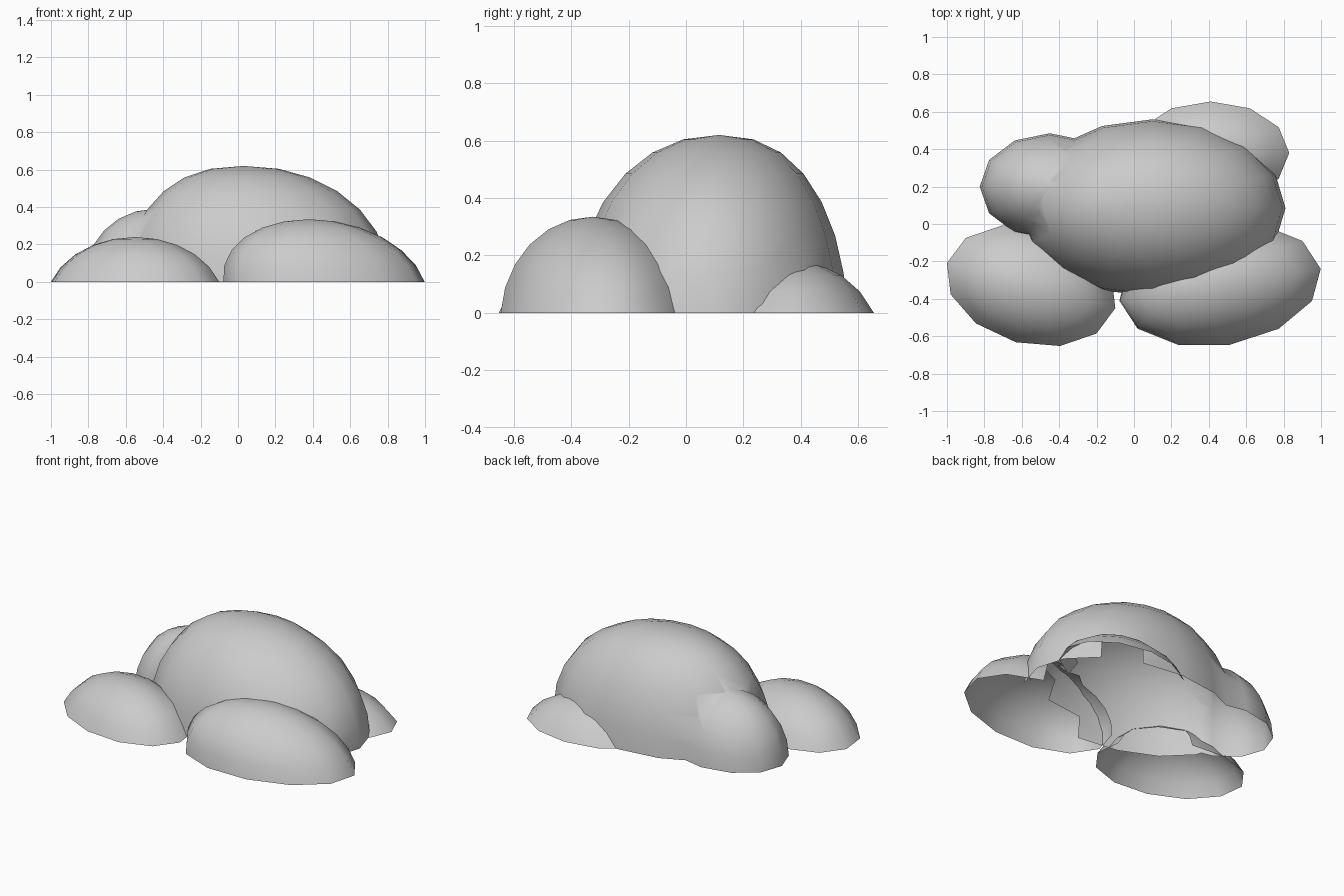
import bpy, bmesh, math
from mathutils import Vector

if "Cube" in bpy.data.objects:
    bpy.data.objects.remove(bpy.data.objects["Cube"])

# name, centre, radii, turn, (lean x, lean y, lean power), start latitude, fullness, sides, rings
DOMES = [
    ("main_mound", (0.10, 0.085), (0.71, 0.475, 0.62), 0, (-0.07, 0.03, 3), 0, 0.9, 16, 7),
    ("back_left_mound", (-0.45, 0.20), (0.375, 0.285, 0.39), 0, (0, 0, 1), 0, 1, 12, 6),
    ("front_left_mound", (-0.55, -0.33), (0.466, 0.313, 0.24), -15, (0, 0, 1), 20, 1, 12, 5),
    ("front_right_mound", (0.46, -0.325), (0.545, 0.325, 0.335), 9, (-0.08, 0, 1), 4, 1, 12, 6),
    ("back_right_mound", (0.41, 0.38), (0.42, 0.275, 0.18), 0, (0, 0, 1), 28, 1, 12, 4),
]


def spread(h, dome):
    """Width of the dome, 0 to 1, at relative height h."""
    s0 = math.sin(math.radians(dome[5]))
    s = min(1, s0 + h * (1 - s0))
    return (math.sqrt(1 - s * s) / math.sqrt(1 - s0 * s0)) ** dome[6]


def place(angle, h, dome):
    """Point of the dome surface at an angle and relative height."""
    _, c, r, turn, (lx, ly, power) = dome[:5]
    a, w = math.radians(turn), spread(h, dome)
    x, y = r[0] * w * math.cos(angle), r[1] * w * math.sin(angle)
    return Vector((c[0] + x * math.cos(a) - y * math.sin(a) + lx * h ** power,
                   c[1] + x * math.sin(a) + y * math.cos(a) + ly * h ** power,
                   r[2] * h))


def inside(p, dome):
    """True where a model point is within the dome."""
    _, c, r, turn, (lx, ly, power) = dome[:5]
    a, h = math.radians(turn), max(0, p.z / r[2])
    if h >= 0.98:
        return False
    dx, dy = p.x - c[0] - lx * h ** power, p.y - c[1] - ly * h ** power
    x = (dx * math.cos(a) + dy * math.sin(a)) / r[0]
    y = (-dx * math.sin(a) + dy * math.cos(a)) / r[1]
    return math.hypot(x, y) < 0.965 * spread(h, dome)


def build(dome):
    """Closed dome object."""
    name, sides, rings = dome[0], dome[7], dome[8]
    t0 = math.radians(dome[5])
    bm = bmesh.new()
    loops = []
    for j in range(rings):
        t = t0 + (math.pi / 2 - t0) * j / rings
        h = (math.sin(t) - math.sin(t0)) / (1 - math.sin(t0))
        loops.append([bm.verts.new(place(2 * math.pi * i / sides, h, dome))
                      for i in range(sides)])
    top = bm.verts.new(place(0, 1, dome))
    for i in range(sides):
        k = (i + 1) % sides
        for low, high in zip(loops, loops[1:]):
            bm.faces.new((low[i], low[k], high[k], high[i]))
        bm.faces.new((loops[-1][i], loops[-1][k], top))
    bm.faces.new(loops[0][::-1])
    mesh = bpy.data.meshes.new(name)
    bm.to_mesh(mesh)
    bm.free()
    obj = bpy.data.objects.new(name, mesh)
    bpy.context.collection.objects.link(obj)
    return obj


def hollow(obj, others):
    """Open the underside and remove faces buried in other mounds."""
    bm = bmesh.new()
    bm.from_mesh(obj.data)
    gone = [f for f in bm.faces
            if all(v.co.z < 1e-4 for v in f.verts)
            or any(all(inside(v.co, d) for v in f.verts) for d in others)]
    bmesh.ops.delete(bm, geom=gone, context='FACES')
    for f in bm.faces:
        f.smooth = True
    bm.to_mesh(obj.data)
    bm.free()


parts = [build(d) for d in DOMES]

# main and back left mounds flow into one shell
main, lump = parts[:2]
mod = main.modifiers.new("join", 'BOOLEAN')
mod.operation, mod.solver, mod.object = 'UNION', 'EXACT', lump
bpy.context.view_layer.objects.active = main
bpy.ops.object.modifier_apply(modifier=mod.name)
bpy.data.objects.remove(lump)

hollow(main, DOMES[2:])
for part, dome in zip(parts[2:], DOMES[2:]):
    hollow(part, [d for d in DOMES if d is not dome])
